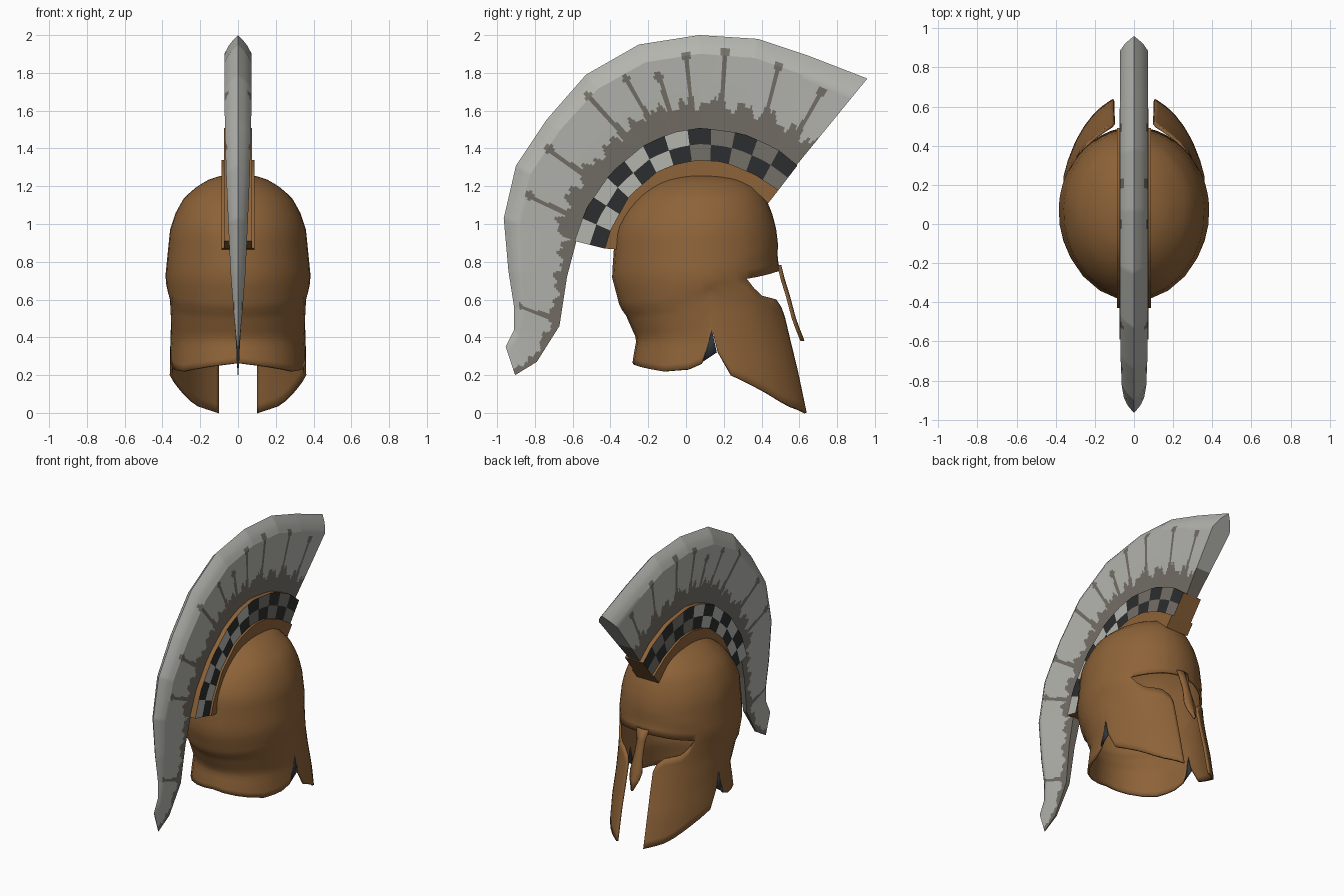
import bpy, bmesh, math

if "Cube" in bpy.data.objects:
    bpy.data.objects.remove(bpy.data.objects["Cube"])

def material(name, r, g, b):
    m = bpy.data.materials.new(name)
    m.diffuse_color = (r, g, b, 1)
    m.use_nodes = True
    m.node_tree.nodes["Principled BSDF"].inputs["Base Color"].default_value = m.diffuse_color
    return m

BRONZE = material("bronze", 0.27, 0.125, 0.04)
GREY = material("crest_grey", 0.46, 0.46, 0.43)
TAUPE = material("crest_root_taupe", 0.175, 0.16, 0.135)
BLACK = material("check_black", 0.025, 0.026, 0.028)
SLATE = material("dark_lining", 0.03, 0.035, 0.045)

def lerp_table(t, table):
    """Piecewise linear lookup; each row is (key, value, ...), keys ascending."""
    if t <= table[0][0]:
        return list(table[0][1:])
    for a, b in zip(table, table[1:]):
        if t <= b[0]:
            f = (t - a[0]) / (b[0] - a[0])
            return [p + (q - p) * f for p, q in zip(a[1:], b[1:])]
    return list(table[-1][1:])

def finish(bm, name, mats, angle=35, fix_normals=True):
    bmesh.ops.remove_doubles(bm, verts=bm.verts, dist=0.0005)
    if fix_normals:
        bmesh.ops.recalc_face_normals(bm, faces=bm.faces)
    me = bpy.data.meshes.new(name)
    bm.to_mesh(me)
    bm.free()
    ob = bpy.data.objects.new(name, me)
    bpy.context.collection.objects.link(ob)
    for m in mats:
        me.materials.append(m)
    bpy.ops.object.select_all(action='DESELECT')
    ob.select_set(True)
    bpy.context.view_layer.objects.active = ob
    bpy.ops.object.shade_smooth_by_angle(angle=math.radians(angle))
    return ob

def mirror(ob):
    m = ob.modifiers.new("mirror", 'MIRROR')
    m.use_clip = True

def solidify(ob, t):
    s = ob.modifiers.new("thickness", 'SOLIDIFY')
    s.thickness, s.offset = t, -1

def grid_faces(bm, cols):
    for a, b in zip(cols, cols[1:]):
        for j in range(len(a) - 1):
            bm.faces.new((a[j], a[j + 1], b[j + 1], b[j]))

# ---- helmet shell: elliptical sections, angle 0 = face (+y), 180 = nape ----
YC = 0.07
# z, half width at back, half width at front, back y, front y
SECTION = [(0, .345, .38, -.29, .663), (.22, .345, .38, -.29, .615), (.39, .33, .367, -.265, .572),
           (.56, .365, .365, -.35, .53), (.72, .385, .385, -.392, .507), (.97, .36, .36, -.375, .478),
           (1.06, .33, .33, -.33, .455), (1.14, .285, .285, -.265, .42), (1.2, .215, .215, -.19, .365),
           (1.235, .155, .155, -.12, .31), (1.258, .085, .085, -.03, .21), (1.27, 0, 0, YC, YC)]
RIDGE = [(-.38, .55), (-.1, .575), (.1, .66), (.3, .76), (.5, .87)]

def surf(deg, z, k=1.0):
    hb, hf, yb, yf = lerp_table(z, SECTION)
    a = math.radians(deg)
    f = min(1, max(0, (deg - 75) / 25))
    hx = hf + (hb - hf) * f
    c = math.cos(a)
    dy = (yf - YC) * c if c > 0 else (YC - yb) * c
    d = lerp_table(YC + dy, RIDGE)[0] - z          # soft step under the brow ridge
    if d > 0:
        k *= 1 - .03 * min(d / .03, 1) * max(0, 1 - d / .25)
    return (hx * math.sin(a) * k, YC + dy * k, z)

ANGLES = [0, 8, 16.3, 19, 26, 34, 42, 48.6, 54, 63, 72, 79, 82, 86, 89,
          99.6, 110, 122, 137, 153, 167, 180]
MID = [(0, .755), (20, .745), (54, .71), (82, .68), (180, .6)]
EYE_LOW = [(16.3, .51), (19, .56), (26, .6), (42, .62), (48.6, .66), (54, .71)]
RIM = [(16.3, 0), (37, .04), (54, .12), (72, .2), (79, .32), (82, .44), (86, .3), (89, .26),
       (99.6, .23), (122, .22), (153, .245), (180, .265)]

bm = bmesh.new()
upper, lower = [], []
for t in ANGLES:
    mid = lerp_table(t, MID)[0]
    upper.append([bm.verts.new(surf(t, mid + (1.27 - mid) * math.sin(j / 18 * math.pi / 2)))
                  for j in range(19)])
    if t > 16:
        top = lerp_table(t, EYE_LOW)[0] if t < 54 else mid
        low = lerp_table(t, RIM)[0]
        lower.append([bm.verts.new(surf(t, low + (top - low) * j / 12)) for j in range(13)])
grid_faces(bm, upper)
grid_faces(bm, lower)
bmesh.ops.dissolve_degenerate(bm, dist=0.0005, edges=bm.edges)
shell = finish(bm, "helmet_shell", [BRONZE], 40, fix_normals=False)
mirror(shell)
solidify(shell, 0.015)

# ---- dark lining in the notch behind each cheek guard ----
bm = bmesh.new()
bm.faces.new([bm.verts.new(surf(t, z, .985)) for t, z in ((88, .27), (79.5, .32), (82, .44))])
lining = finish(bm, "notch_lining", [SLATE])
mirror(lining)
solidify(lining, 0.005)

# ---- nose guard ----
bm = bmesh.new()
rows = []
for hw, y, z in ((.045, .495, .78), (.03, .515, .7), (.03, .54, .62), (.045, .572, .5),
                 (.035, .59, .45), (.004, .618, .38)):
    rows.append([bm.verts.new(p) for p in ((0, y, z), (hw, y - .012, z))])
for a, b in zip(rows, rows[1:]):
    bm.faces.new((a[0], b[0], b[1], a[1]))
nose = finish(bm, "nose_guard", [BRONZE], fix_normals=False)
mirror(nose)
solidify(nose, 0.01)

# ---- arched bands carrying the crest ----
HOLD_OUT = [(-.59, .91), (-.53, 1.08), (-.4, 1.27), (-.22, 1.42), (-.07, 1.485), (.08, 1.51),
            (.3, 1.48), (.48, 1.4), (.59, 1.31)]
HOLD_IN = [(-.43, .87), (-.4, .97), (-.3, 1.15), (-.15, 1.28), (-.06, 1.315), (.06, 1.34),
           (.2, 1.33), (.36, 1.265), (.49, 1.18)]
BASE_IN = [(-.36, .865), (-.33, .98), (-.235, 1.12), (-.1, 1.22), (-.04, 1.24), (.05, 1.25),
           (.2, 1.25), (.34, 1.2), (.435, 1.11)]

def resample(pts, n):
    """Points spaced evenly by arc length."""
    table, s = [(0, *pts[0])], 0
    for a, b in zip(pts, pts[1:]):
        s += math.dist(a, b)
        table.append((s, *b))
    return [lerp_table(s * i / n, table) for i in range(n + 1)]

def arch_band(name, inner, outer, hw, n, rows, mats, rule):
    """Box-section arch; rule(column, row, y) picks the side face material."""
    bm = bmesh.new()
    pin, pout = resample(inner, n), resample(outer, n)
    def column(x, i):
        return [bm.verts.new((x, *[p + (q - p) * r / rows for p, q in zip(pin[i], pout[i])]))
                for r in range(rows + 1)]
    sides = [[column(x, i) for i in range(n + 1)] for x in (-hw, hw)]
    for s in sides:
        for i in range(n):
            for r in range(rows):
                f = bm.faces.new((s[i][r], s[i + 1][r], s[i + 1][r + 1], s[i][r + 1]))
                f.material_index = rule(i, r, pin[i][0])
    L, R = sides
    for i in range(n):
        for r in (0, rows):
            bm.faces.new((L[i][r], R[i][r], R[i + 1][r], L[i + 1][r]))
    for i in (0, n):
        for r in range(rows):
            bm.faces.new((L[i][r], R[i][r], R[i][r + 1], L[i][r + 1]))
    return finish(bm, name, mats)

arch_band("crest_base", BASE_IN, HOLD_IN, .088, 24, 1, [BRONZE], lambda i, r, y: 0)

def checks(i, r, y):
    if (i // 2 + r) % 2 == 0:
        return 1
    return 2 if y < 0 else 3
arch_band("checkered_holder", HOLD_IN, HOLD_OUT, .073, 24, 2, [BRONZE, BLACK, GREY, TAUPE], checks)

# ---- plume: stations from tail to front (inner y z, outer y z, width scale) ----
PLUME = [(0, -.905, .2, -.955, .35, .03), (1, -.79, .27, -.91, .44, .15), (2, -.67, .46, -.91, .56, .33),
         (3, -.63, .72, -.94, .75, .55), (4, -.58, .91, -.965, 1.03, .72), (5, -.52, 1.08, -.9, 1.31, .87),
         (6, -.39, 1.265, -.74, 1.55, .96), (7, -.215, 1.415, -.53, 1.79, 1), (8, -.07, 1.48, -.25, 1.95, 1),
         (9, .08, 1.505, .07, 2.0, 1), (10, .3, 1.475, .38, 1.98, 1), (11, .475, 1.395, .65, 1.89, 1),
         (12, .58, 1.305, .96, 1.77, 1)]
WIDTH = [(0, .042), (.45, .06), (.8, .072), (.9, .046), (1, .001)]
# painted streaks: station, end of streak across the plume
STREAKS = [(11.45, .72), (10.5, .8), (9.45, .84), (8.75, .8), (8.15, .62), (7.55, .74),
           (6.8, .82), (5.6, .78), (4.6, .74), (2.1, .85)]

def is_painted(s, v):
    root = .27 + .05 * math.sin(9 * s) + .035 * math.sin(23 * s + 1)
    if s < 4:
        root -= .1
    if v < root:
        return True
    for s0, end in STREAKS:
        d = abs(s - s0)
        if v < end and d < .04 + .16 * max(0, .5 - v):
            return True
        if (d / .09) ** 2 + ((v - end) / .05) ** 2 < 1:
            return True
    return False

NS, NV, PER = 288, 25, 24
bm = bmesh.new()
ends = []
for side in (-1, 1):
    cols = []
    for i in range(NS + 1):
        yi, zi, yo, zo, w = lerp_table(i / PER, PLUME)
        cols.append([bm.verts.new((side * w * lerp_table(j / NV, WIDTH)[0] if j < NV else 0,
                                   yi + (yo - yi) * j / NV, zi + (zo - zi) * j / NV))
                     for j in range(NV + 1)])
    for i in range(NS):
        for j in range(NV):
            f = bm.faces.new((cols[i][j], cols[i + 1][j], cols[i + 1][j + 1], cols[i][j + 1]))
            f.material_index = int(is_painted((i + .5) / PER, (j + .5) / NV))
    ends.append(cols)
L, R = ends
for i in range(NS):                                # underside
    bm.faces.new((L[i][0], R[i][0], R[i + 1][0], L[i + 1][0])).material_index = 1
for i in (0, NS):                                  # end caps
    for j in range(NV):
        f = bm.faces.new((L[i][j], R[i][j], R[i][j + 1], L[i][j + 1]))
        f.material_index = int(j < 8)
finish(bm, "crest_plume", [GREY, TAUPE], 30)
